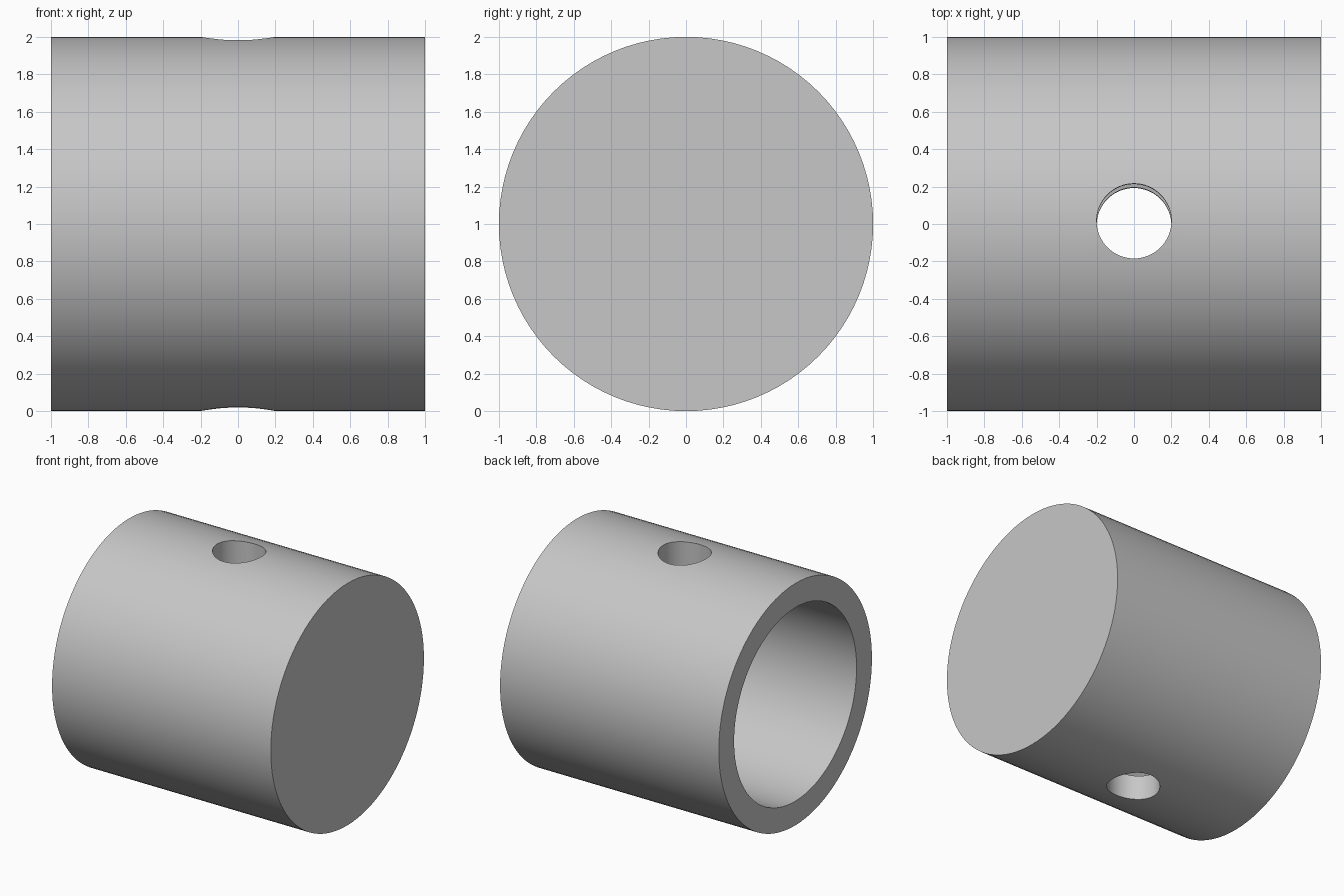
import bpy
import bmesh
import math
from mathutils import Matrix, Vector

default = bpy.data.objects.get("Cube")
if default:
    bpy.data.objects.remove(default, do_unlink=True)

RADIUS, BORE, FLOOR_X = 1.0, 0.8, 0.8
HOLE_RADIUS, HOLE_TILT = 0.2, 0.012
SEGMENTS = 96

# Plain grey for the whole part
grey = bpy.data.materials.new("plain grey")
colour = (0.57, 0.57, 0.57, 1)
grey.diffuse_color = colour
grey.use_nodes = True
shader = next(n for n in grey.node_tree.nodes if n.type == "BSDF_PRINCIPLED")
shader.inputs["Base Color"].default_value = colour


def add_object(name, bm):
    bmesh.ops.recalc_face_normals(bm, faces=bm.faces)
    mesh = bpy.data.meshes.new(name)
    bm.to_mesh(mesh)
    bm.free()
    mesh.materials.append(grey)
    obj = bpy.data.objects.new(name, mesh)
    bpy.context.collection.objects.link(obj)
    return obj


# Hollow cup: outer wall, open rim, bore and closed end, joined ring by ring
bm = bmesh.new()
rings = []
profile = [(1, RADIUS), (0.25, RADIUS), (-0.25, RADIUS), (-1, RADIUS),
           (-1, BORE), (-0.25, BORE), (0.25, BORE), (FLOOR_X, BORE)]
for x, r in profile:
    angles = [2 * math.pi * i / SEGMENTS for i in range(SEGMENTS)]
    rings.append([bm.verts.new((x, r * math.cos(a), 1 + r * math.sin(a))) for a in angles])
for a, b in zip(rings, rings[1:]):
    for i in range(SEGMENTS):
        j = (i + 1) % SEGMENTS
        bm.faces.new((a[i], a[j], b[j], b[i]))
bm.faces.new(rings[0])
bm.faces.new(rings[-1])
cup = add_object("hollow_cylinder", bm)

# Slightly tilted drill passing through both walls
bm = bmesh.new()
place = Matrix.Translation(Vector((0, 0.004, 1))) @ Matrix.Rotation(-HOLE_TILT, 4, "X")
bmesh.ops.create_cone(bm, cap_ends=True, segments=64, radius1=HOLE_RADIUS,
                      radius2=HOLE_RADIUS, depth=3, matrix=place)
drill = add_object("cross_hole_cutter", bm)
drill.hide_render = True

# Cut the cross hole, then remove the drill
cut = cup.modifiers.new("cross hole", "BOOLEAN")
cut.operation = "DIFFERENCE"
cut.solver = "EXACT"
cut.object = drill
bpy.ops.object.select_all(action="DESELECT")
bpy.context.view_layer.objects.active = cup
cup.select_set(True)
bpy.ops.object.modifier_apply(modifier=cut.name)
bpy.data.objects.remove(drill, do_unlink=True)

# Smooth walls with sharp rims
bpy.ops.object.shade_smooth_by_angle(angle=math.radians(30))
